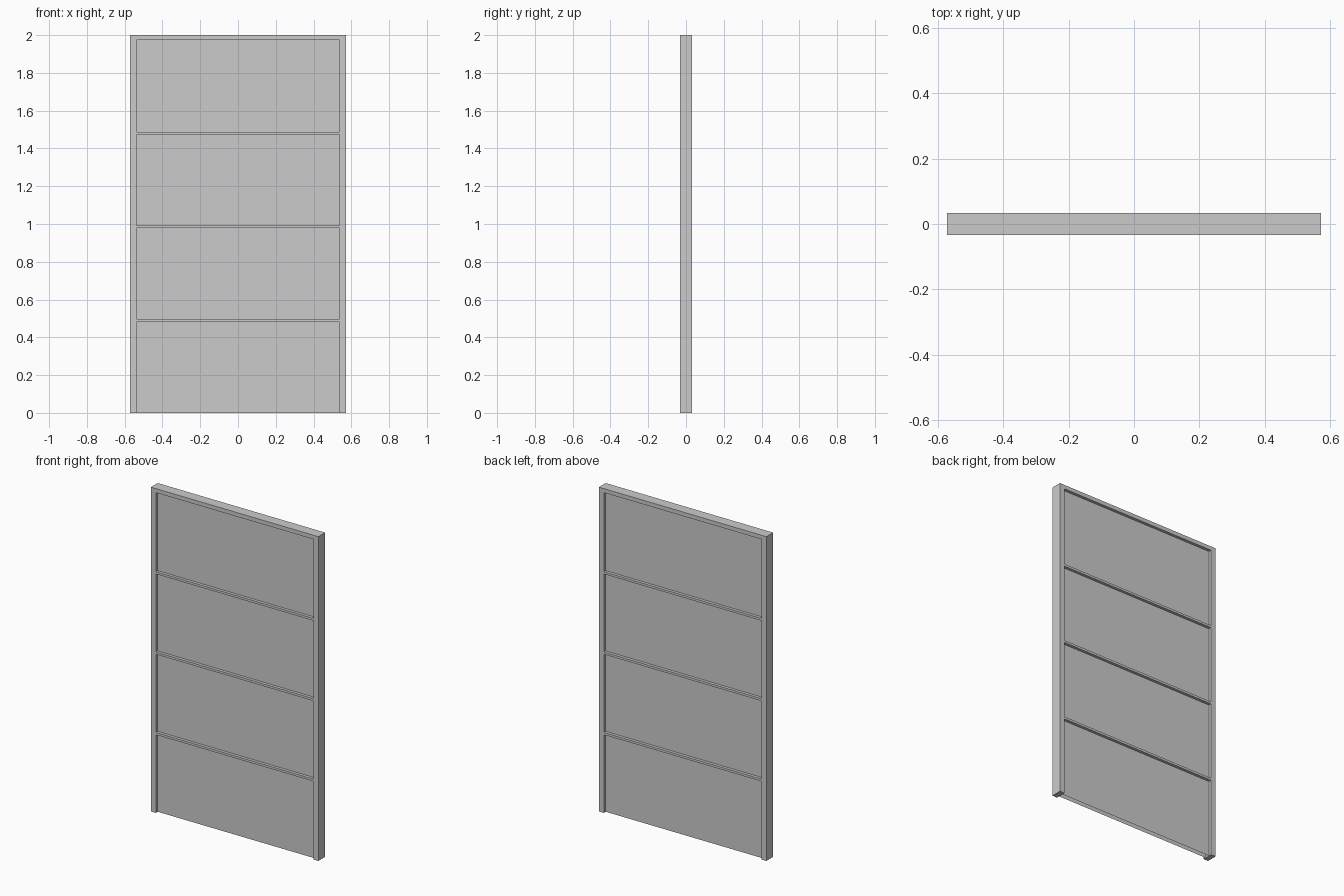
import bpy, bmesh

if "Cube" in bpy.data.objects:
    bpy.data.objects.remove(bpy.data.objects["Cube"])

W, W_IN = 0.571, 0.538          # half width outside / inside the stiles
DEPTH, PANEL_Y = 0.066, 0.015   # frame depth, panel face offset from centre
# bottom and top of each recessed bay; the lowest bay is open at the floor
BAYS = [(0.0, 0.482), (0.496, 0.978), (0.992, 1.473), (1.487, 1.975)]
HEIGHT = 2.0


def new_object(name, bm):
    mesh = bpy.data.meshes.new(name)
    bm.to_mesh(mesh)
    bm.free()
    obj = bpy.data.objects.new(name, mesh)
    bpy.context.collection.objects.link(obj)
    return obj


def rect(bm, x0, x1, z0, z1, y=0.0, flip=False):
    pts = [(x0, y, z0), (x1, y, z0), (x1, y, z1), (x0, y, z1)]
    if flip:
        pts.reverse()
    bm.faces.new([bm.verts.new(p) for p in pts])


# Frame: stiles and rails laid out flat, then thickened
levels = [z for bay in BAYS for z in bay] + [HEIGHT]
bm = bmesh.new()
for i, (z0, z1) in enumerate(zip(levels, levels[1:])):
    rect(bm, -W, -W_IN, z0, z1)
    rect(bm, W_IN, W, z0, z1)
    if i % 2:
        rect(bm, -W_IN, W_IN, z0, z1)
bmesh.ops.remove_doubles(bm, verts=bm.verts, dist=1e-5)
frame = new_object("frame", bm)
solid = frame.modifiers.new("thickness", 'SOLIDIFY')
solid.thickness = DEPTH
solid.offset = 0

# Panels: a front and a back sheet in every bay, hollow between
for n, (z0, z1) in enumerate(BAYS, 1):
    bm = bmesh.new()
    rect(bm, -W_IN, W_IN, z0, z1, -PANEL_Y)
    rect(bm, -W_IN, W_IN, z0, z1, PANEL_Y, flip=True)
    new_object(f"panel_{n}", bm)
